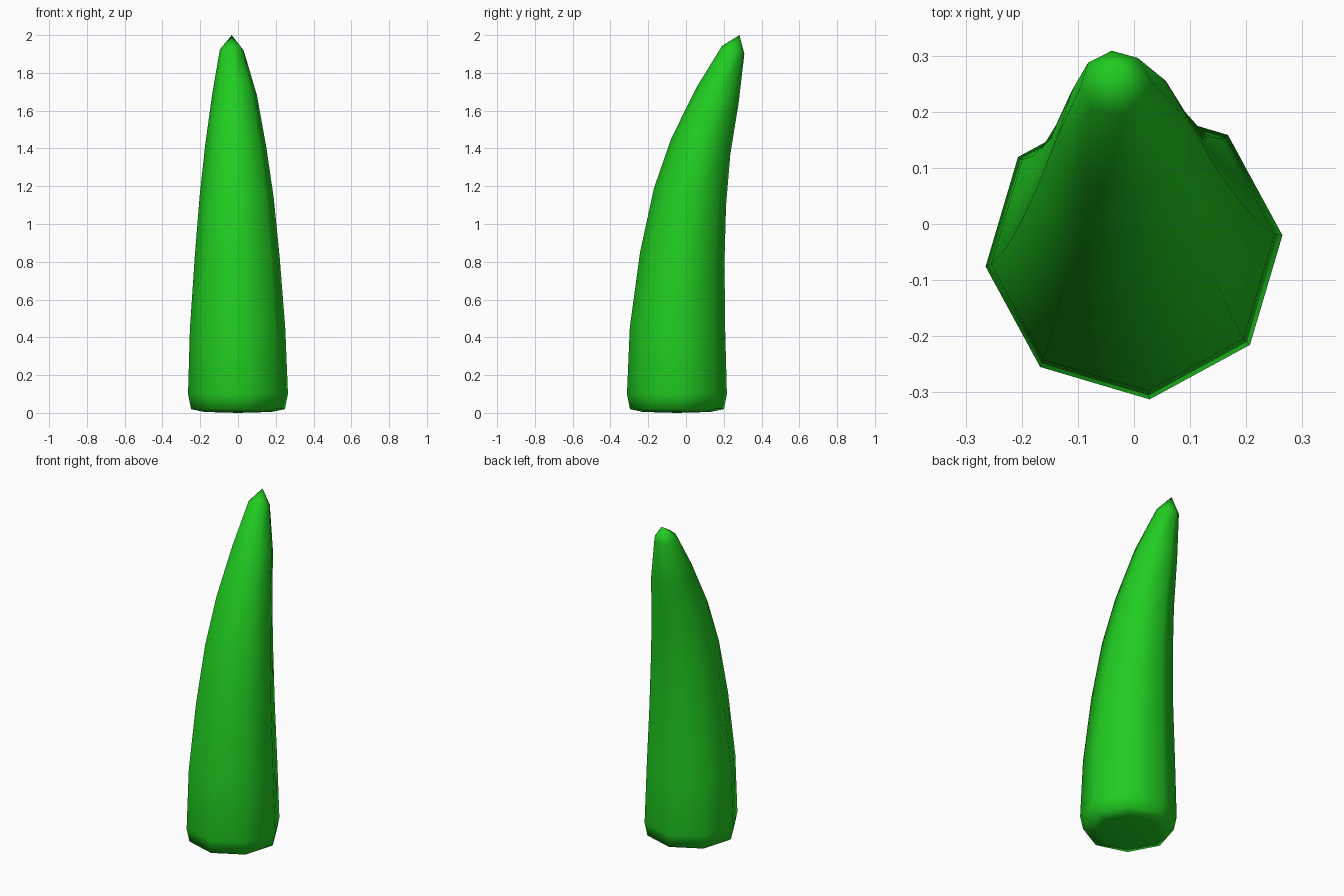
import bpy, bmesh, math

if "Cube" in bpy.data.objects:
    bpy.data.objects.remove(bpy.data.objects["Cube"])

SIDES = 8
OFFSET = math.radians(6)

# rings: centre x, centre y, centre z, radius, backward tilt (degrees)
RINGS = [
    (0.0, -0.048, 0.005, 0.18, 0),
    (0.0, -0.048, 0.02, 0.25, 0),
    (0.0, -0.048, 0.10, 0.266, 0),
    (-0.002, -0.045, 0.445, 0.254, 1.5),
    (-0.004, -0.02, 0.825, 0.226, 6),
    (-0.007, 0.021, 1.145, 0.197, 12.5),
    (-0.012, 0.078, 1.41, 0.163, 15),
    (-0.018, 0.168, 1.685, 0.119, 20),
    (-0.033, 0.25, 1.922, 0.063, 20),
]

bm = bmesh.new()


def add_ring(cx, cy, cz, r, tilt):
    t = math.radians(tilt)
    ring = []
    for i in range(SIDES):
        a = OFFSET + 2 * math.pi * i / SIDES
        dy = r * math.sin(a)
        ring.append(bm.verts.new((cx + r * math.cos(a),
                                  cy + dy * math.cos(t),
                                  cz - dy * math.sin(t))))
    return ring


# curved, tapering body
loops = [add_ring(*ring) for ring in RINGS]
for lo, hi in zip(loops, loops[1:]):
    for i in range(SIDES):
        j = (i + 1) % SIDES
        bm.faces.new((lo[i], lo[j], hi[j], hi[i]))

# pointed tip and closed base
base = bm.verts.new((0, -0.048, 0))
tip = bm.verts.new((-0.033, 0.283, 2.0))
for i in range(SIDES):
    j = (i + 1) % SIDES
    bm.faces.new((loops[-1][i], loops[-1][j], tip))
    bm.faces.new((loops[0][j], loops[0][i], base))
bmesh.ops.recalc_face_normals(bm, faces=bm.faces)
for f in bm.faces:
    f.smooth = True

mesh = bpy.data.meshes.new("horn")
bm.to_mesh(mesh)
bm.free()
horn = bpy.data.objects.new("horn", mesh)
bpy.context.collection.objects.link(horn)

# green surface
green = bpy.data.materials.new("green")
green.diffuse_color = (0.015, 0.6, 0.015, 1)
green.use_nodes = True
green.node_tree.nodes["Principled BSDF"].inputs["Base Color"].default_value = green.diffuse_color
mesh.materials.append(green)
